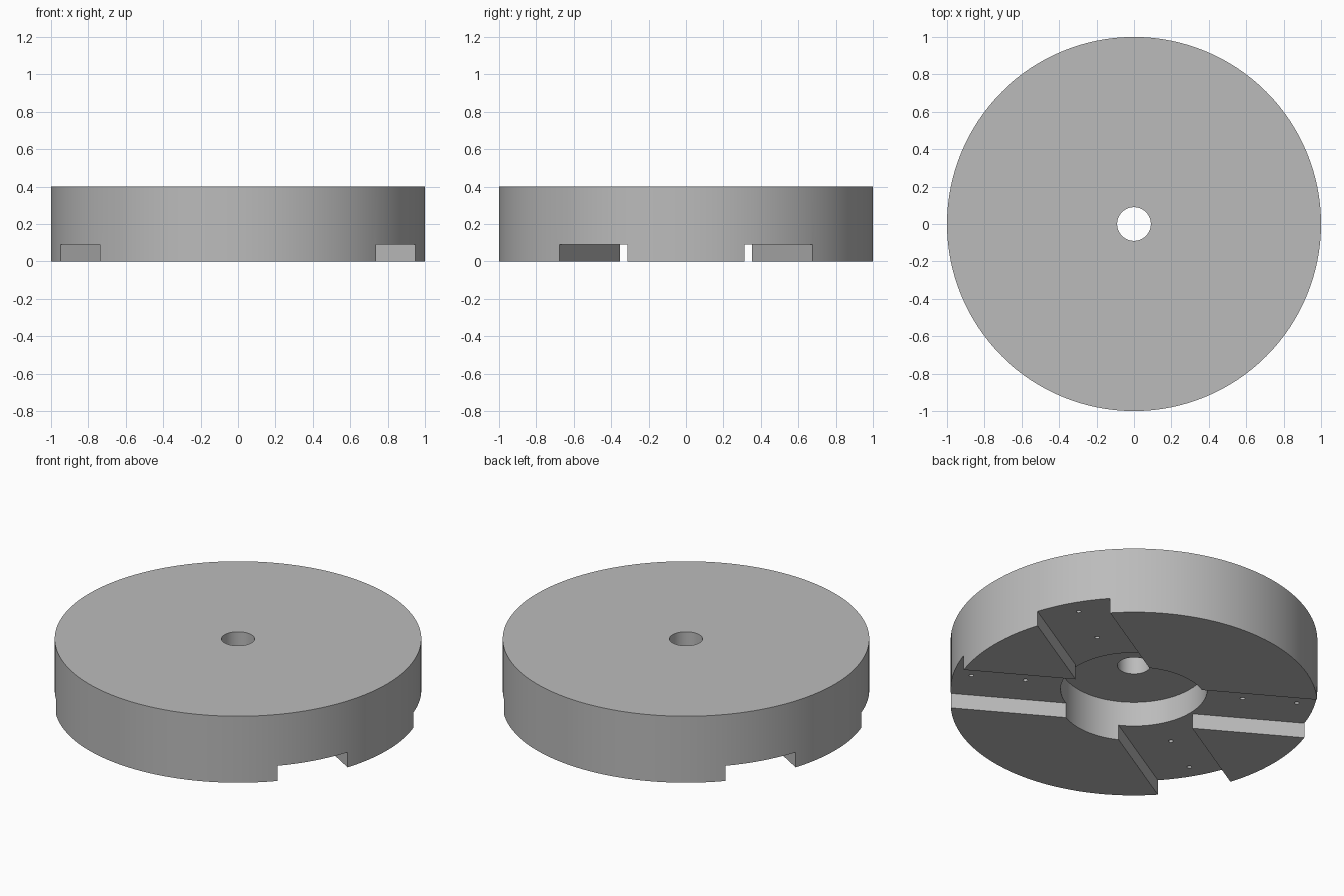
import bpy
import math

cube = bpy.data.objects.get("Cube")
if cube:
    bpy.data.objects.remove(cube, do_unlink=True)

HEIGHT = 0.4
SLOT_DEPTH, SLOT_WIDTH, SLOT_ANGLE = 0.091, 0.42, 30.4
RECESS_RADIUS, RECESS_DEPTH = 0.4, 0.24
BORE_RADIUS = 0.09

grey = bpy.data.materials.new("metal grey")
grey.use_nodes = True
colour = (0.5, 0.5, 0.5, 1)
grey.diffuse_color = colour
grey.node_tree.nodes["Principled BSDF"].inputs["Base Color"].default_value = colour


def cylinder(name, radius, bottom, top, x=0, y=0, sides=96):
    bpy.ops.mesh.primitive_cylinder_add(
        vertices=sides, radius=radius, depth=top - bottom,
        location=(x, y, (bottom + top) / 2))
    obj = bpy.context.object
    obj.name = name
    obj.data.materials.append(grey)
    return obj


def cut(target, cutter):
    """Subtract the cutter from the target, then discard it."""
    cutter.hide_render = True
    mod = target.modifiers.new("cut", 'BOOLEAN')
    mod.operation = 'DIFFERENCE'
    mod.solver = 'EXACT'
    mod.object = cutter
    bpy.context.view_layer.objects.active = target
    bpy.ops.object.modifier_apply(modifier=mod.name)
    bpy.data.objects.remove(cutter, do_unlink=True)


# Solid disc with a centre bore and a wide recess underneath
disc = cylinder("slotted_disc", 1, 0, HEIGHT, sides=128)
cut(disc, cylinder("recess_cutter", RECESS_RADIUS, -0.1, RECESS_DEPTH))
cut(disc, cylinder("bore_cutter", BORE_RADIUS, -0.1, HEIGHT + 0.1, sides=48))

# Four radial slots, each with two small blind screw holes
for degrees in (SLOT_ANGLE, 180 - SLOT_ANGLE, 180 + SLOT_ANGLE, -SLOT_ANGLE):
    a = math.radians(degrees)
    bpy.ops.mesh.primitive_cube_add(
        size=1, location=(0.7 * math.cos(a), 0.7 * math.sin(a), SLOT_DEPTH / 2 - 0.05),
        rotation=(0, 0, a))
    slot = bpy.context.object
    slot.name = "slot_cutter"
    slot.scale = (1, SLOT_WIDTH, SLOT_DEPTH + 0.1)
    slot.data.materials.append(grey)
    bpy.context.view_layer.update()
    cut(disc, slot)
    for r in (0.6, 0.9):
        cut(disc, cylinder("screw_hole_cutter", 0.013, SLOT_DEPTH - 0.05, SLOT_DEPTH + 0.1,
                           r * math.cos(a), r * math.sin(a), sides=16))

# Smooth walls with crisp edges
bpy.ops.object.select_all(action='DESELECT')
disc.select_set(True)
bpy.context.view_layer.objects.active = disc
bpy.ops.object.shade_smooth_by_angle(angle=math.radians(30))
